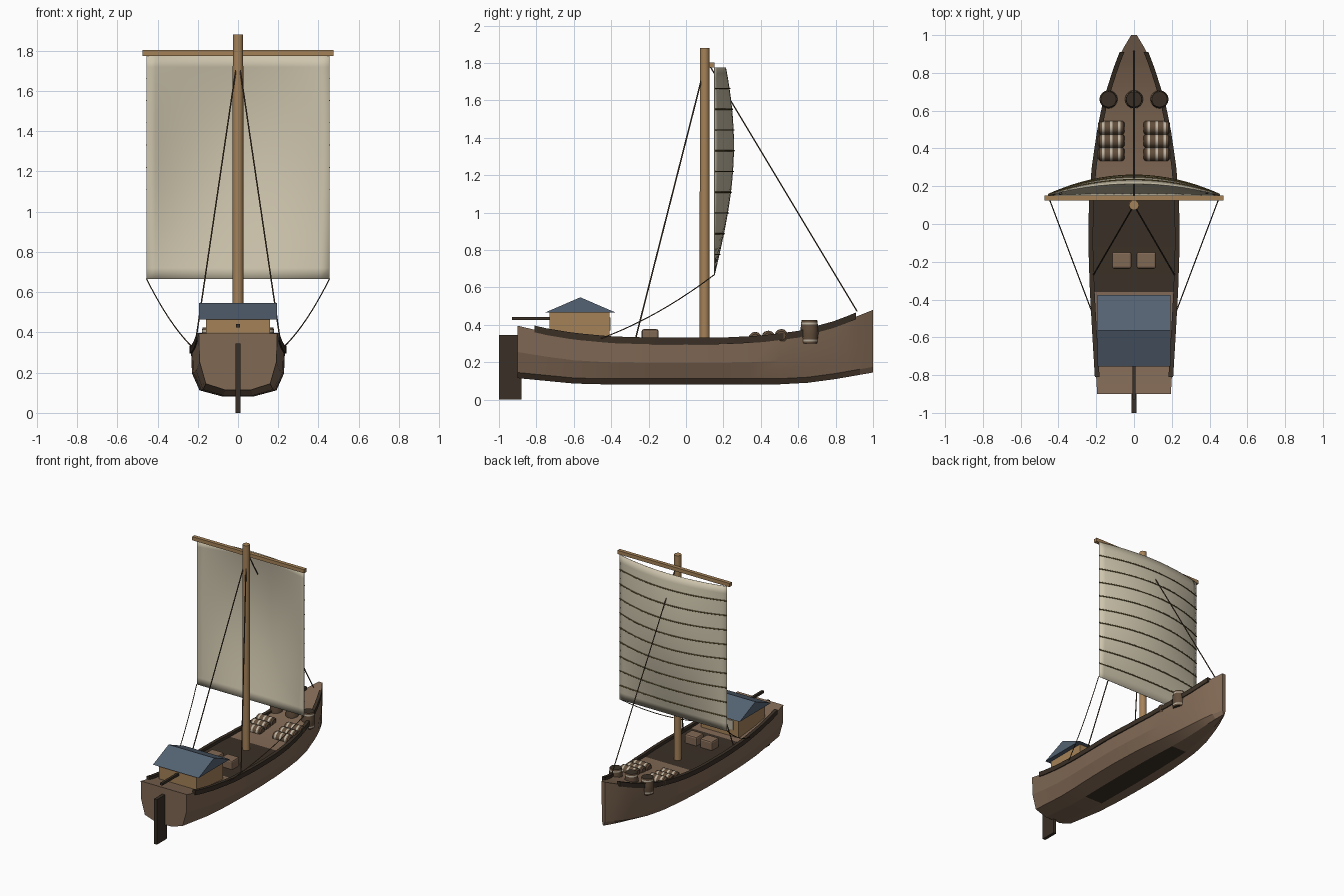
import bpy, bmesh, math
from mathutils import Vector

if "Cube" in bpy.data.objects:
    bpy.data.objects.remove(bpy.data.objects["Cube"])


def mat(name, r, g, b):
    m = bpy.data.materials.new(name)
    lin = [((c / 255 + 0.055) / 1.055) ** 2.4 for c in (r, g, b)]
    m.diffuse_color = (*lin, 1)
    m.use_nodes = True
    m.node_tree.nodes["Principled BSDF"].inputs["Base Color"].default_value = m.diffuse_color
    return m


HULL = mat("hull brown", 128, 104, 84)
DARK = mat("dark timber", 58, 48, 38)
TAN = mat("tan wood", 165, 130, 88)
SAIL = mat("sail canvas", 205, 196, 172)
ROOF = mat("slate blue roof", 84, 98, 114)
ROPE = mat("rope brown", 80, 64, 48)
BATTEN = mat("batten olive", 112, 96, 54)
CASK = mat("barrel brown", 98, 78, 60)
BAND = mat("pale band", 188, 178, 160)


def finish(name, bm, mats, angle=None):
    bmesh.ops.recalc_face_normals(bm, faces=bm.faces[:])
    me = bpy.data.meshes.new(name)
    bm.to_mesh(me)
    bm.free()
    for m in mats:
        me.materials.append(m)
    ob = bpy.data.objects.new(name, me)
    bpy.context.collection.objects.link(ob)
    if angle:
        bpy.ops.object.select_all(action='DESELECT')
        bpy.context.view_layer.objects.active = ob
        ob.select_set(True)
        bpy.ops.object.shade_smooth_by_angle(angle=math.radians(angle))
    return ob


def box(name, x0, x1, y0, y1, z0, z1, m, bevel=0):
    bm = bmesh.new()
    bmesh.ops.create_cube(bm, size=1)
    for v in bm.verts:
        v.co = ((x0 + x1) / 2 + v.co.x * (x1 - x0), (y0 + y1) / 2 + v.co.y * (y1 - y0),
                (z0 + z1) / 2 + v.co.z * (z1 - z0))
    if bevel:
        bmesh.ops.bevel(bm, geom=bm.edges[:], offset=bevel, segments=2, affect='EDGES', profile=0.5)
    return finish(name, bm, [m])


def loft(bm, rings):
    """Closed rings joined into a capped skin."""
    rings = [[bm.verts.new(p) for p in r] for r in rings]
    n = len(rings[0])
    for a, b in zip(rings, rings[1:]):
        for i in range(n):
            bm.faces.new((a[i], a[(i + 1) % n], b[(i + 1) % n], b[i]))
    bm.faces.new(rings[0])
    bm.faces.new(rings[-1])


def turned(name, profile, origin, axis, mats, rule=None, n=16):
    """Round part from (radius, height) points along z or x."""
    bm = bmesh.new()
    rings = []
    for r, h in profile:
        ring = []
        for i in range(n):
            a = 2 * math.pi * i / n
            p = (r * math.cos(a), r * math.sin(a), h)
            p = p if axis == 'z' else (p[2], p[0], p[1])
            ring.append(Vector(p) + Vector(origin))
        rings.append(ring)
    loft(bm, rings)
    if rule:
        k = 2 if axis == 'z' else 0
        for f in bm.faces:
            f.material_index = rule(f.calc_center_median()[k] - origin[k], len(f.verts) > 4)
    return finish(name, bm, mats, 35)


def line(name, pts, r, m):
    cu = bpy.data.curves.new(name, 'CURVE')
    cu.dimensions = '3D'
    cu.bevel_depth = r
    cu.bevel_resolution = 1
    cu.use_fill_caps = True
    sp = cu.splines.new('POLY')
    sp.points.add(len(pts) - 1)
    for q, p in zip(sp.points, pts):
        q.co = (*p, 1)
    cu.materials.append(m)
    bpy.context.collection.objects.link(bpy.data.objects.new(name, cu))


def table(t):
    def f(y):
        for (a, va), (b, vb) in zip(t, t[1:]):
            if y <= b:
                return va + (vb - va) * (y - a) / (b - a)
        return t[-1][1]
    return f


# Hull lines: half width, sheer height and bottom height along y
width = table([(-.9, .195), (-.6, .213), (-.35, .227), (-.1, .235), (.1, .232), (.3, .217),
               (.5, .188), (.65, .157), (.8, .11), (.9, .075), (1, .015)])
sheer = table([(-.9, .395), (-.75, .36), (-.6, .335), (-.4, .316), (-.2, .31), (.2, .31),
               (.4, .32), (.6, .345), (.8, .4), (.9, .44), (1, .48)])
keel = table([(-.9, .115), (-.6, .086), (-.45, .082), (.5, .082), (.65, .09), (.8, .11), (1, .145)])

# Hull: lofted sections, dark flat deck waist and flat bottom
bm = bmesh.new()
rings = []
for y in (-.9, -.75, -.6, -.45, -.36, -.2, 0, .2, .35, .5, .65, .8, .86, .93, 1):
    w, t, b = width(y), sheer(y), keel(y)
    half = [(.34 * w, b), (.82 * w, b + .03), (.98 * w, b + .5 * (t - b)), (w, t)]
    rings.append([(x, y, z) for x, z in half] + [(-x, y, z) for x, z in reversed(half)])
loft(bm, rings)
bm.normal_update()
for f in bm.faces:
    c = f.calc_center_median()
    if abs(f.normal.z) > .9 and abs(c.x) < .01:
        deck = c.z > .25
        f.material_index = int(-.37 < c.y < .2 if deck else -.46 < c.y < .5)
finish("hull", bm, [HULL, DARK], 15)

# Gunwales
for s in (-1, 1):
    bm = bmesh.new()
    rings = []
    for i in range(29):
        y = -.81 + 1.72 * i / 28
        w, t = width(y), sheer(y)
        rings.append([(s * (w + .007), y, t - .014), (s * (w + .007), y, t + .022),
                      (s * (w - .018), y, t + .022), (s * (w - .018), y, t - .014)])
    loft(bm, rings)
    finish("gunwale", bm, [DARK], 15)

# Rudder and tiller
box("rudder", -.012, .012, -1, -.88, 0, .345, DARK)
box("tiller", -.009, .009, -.93, -.72, .425, .443, DARK)

# Cabin with gabled roof and forward windows
box("cabin", -.16, .16, -.73, -.41, .3, .468, TAN)
bm = bmesh.new()
loft(bm, [[(x, -.755, .465), (x, -.375, .465), (x, -.565, .547)] for x in (-.193, .193)])
finish("cabin_roof", bm, [ROOF])
for x in (-.085, .085):
    box("cabin_window", x - .03, x + .03, -.412, -.405, .37, .44, BAND)

# Crates
for x in (-.065, .065):
    box("crate", x - .052, x + .052, -.237, -.147, .3, .377, HULL, .012)

# Mast and yard
turned("mast", [(.027, .3), (.026, 1.88)], (0, .1, 0), 'z', [TAN])
box("yard", -.475, .475, .124, .152, 1.775, 1.803, TAN)


# Billowed sail
def sail_y(x, t):
    return .152 + .103 * math.sin(math.pi * .8 * t) * (1 - (x / .455) ** 2)


def sail_row(t, off=0, n=20):
    z = .665 + 1.11 * t
    xs = [-.455 + .91 * i / n for i in range(n + 1)]
    return [(x, sail_y(x, t) + off, z) for x in xs]


bm = bmesh.new()
rows = [[bm.verts.new(p) for p in sail_row(j / 20)] for j in range(21)]
for a, b in zip(rows, rows[1:]):
    for i in range(20):
        bm.faces.new((a[i], a[i + 1], b[i + 1], b[i]))
sail = finish("sail", bm, [SAIL], 30)
sol = sail.modifiers.new("thickness", 'SOLIDIFY')
sol.thickness = .003
sol.offset = 0

# Sail battens on the forward side
for k in range(1, 10):
    line("sail_batten", sail_row(k / 10, .003), .004, BATTEN)

# Rigging
line("forestay", [(0, .1, 1.83), (0, .915, .472)], .004, ROPE)
for s in (-1, 1):
    line("shroud", [(0, .1, 1.78), (s * .215, -.27, .325)], .004, ROPE)
    pts = []
    for i in range(11):
        u = i / 10
        p = Vector((s * .455, .15, .667)).lerp(Vector((s * .225, -.46, .325)), u)
        p.z -= .12 * u * (1 - u)
        pts.append(p)
    line("sheet_rope", pts, .003, ROPE)

# Barrels with pale hoops and dark lids
for x in (-.135, 0, .135):
    turned("barrel", [(.041, 0), (.044, .012), (.0445, .022), (.048, .05), (.048, .075), (.0445, .103),
                      (.044, .113), (.041, .125)], (x, .66, .3), 'z', [CASK, BAND, DARK],
           lambda h, cap: 2 if cap else int(.012 < h < .022 or .103 < h < .113))

# Rolled bales with pale ties
for x in (-.12, .12):
    for y in (.37, .44, .51):
        prof = [(.024, -.07), (.035, -.062)]
        for h in (-.042, 0, .042):
            prof += [(.036, h - .007), (.036, h + .007)]
        prof += [(.035, .062), (.024, .07)]
        turned("bale", prof, (x, y, sheer(y) + .008), 'x', [CASK, BAND],
               lambda h, cap: int(not cap and min(abs(h - c) for c in (-.042, 0, .042)) < .003), 12)
